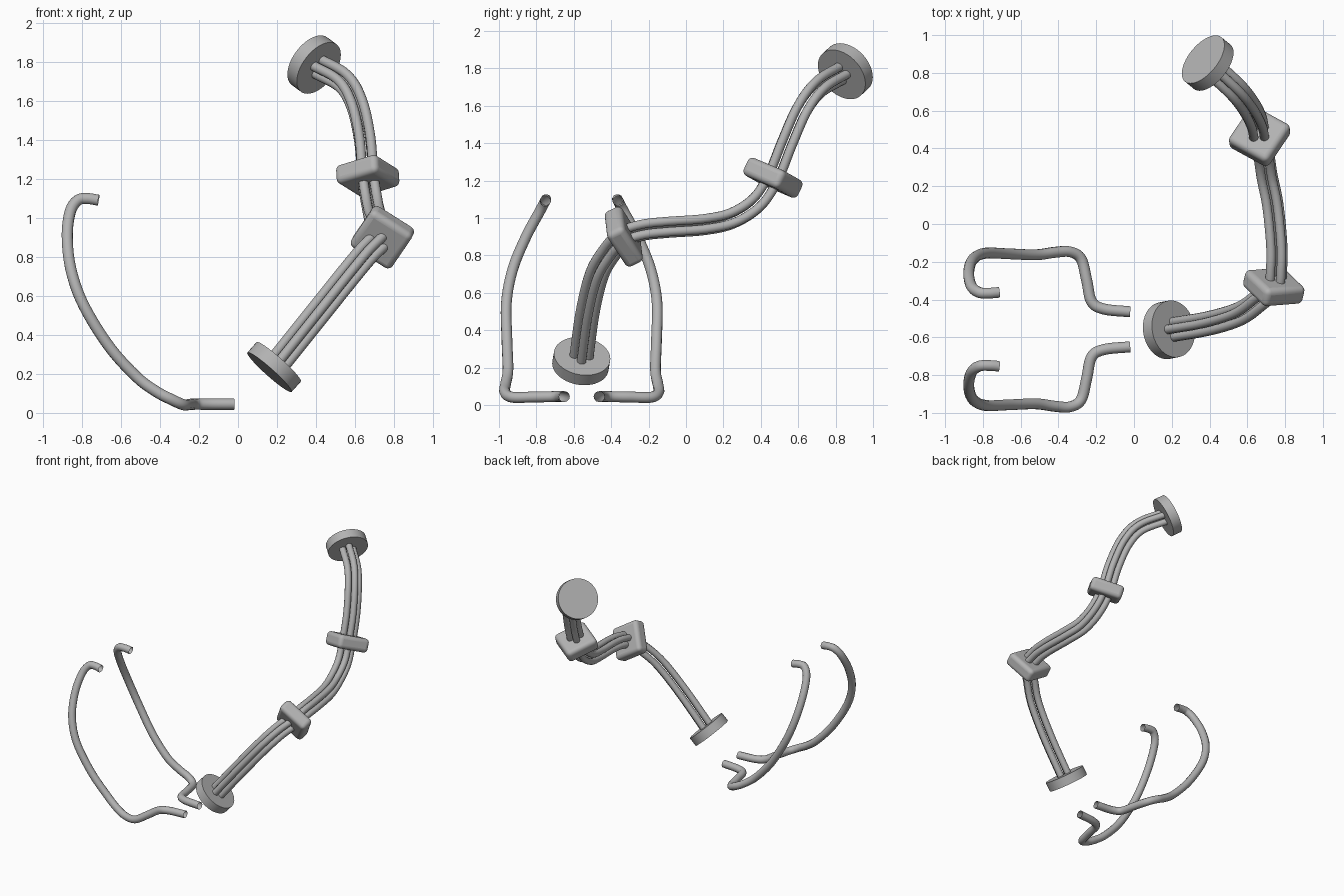
import bpy, math
from mathutils import Vector, Matrix

cube = bpy.data.objects.get("Cube")
if cube:
    bpy.data.objects.remove(cube, do_unlink=True)

grey = bpy.data.materials.new("plain_grey")
grey.use_nodes = True
grey.diffuse_color = (0.45, 0.45, 0.45, 1)
grey.node_tree.nodes["Principled BSDF"].inputs["Base Color"].default_value = grey.diffuse_color


def smooth_path(points, steps=8):
    """Catmull-Rom curve through the points."""
    p = [Vector(q) for q in points]
    p = [2 * p[0] - p[1]] + p + [2 * p[-1] - p[-2]]
    out = []
    for a, b, c, d in zip(p, p[1:], p[2:], p[3:]):
        for i in range(steps):
            t = i / steps
            out.append(0.5 * (2 * b + (c - a) * t + (2 * a - 5 * b + 4 * c - d) * t ** 2
                              + (3 * b - a - 3 * c + d) * t ** 3))
    return out + [p[-2]]


def tube(name, path, radius):
    """Round tube with open ends along a path."""
    curve = bpy.data.curves.new(name, "CURVE")
    curve.dimensions = "3D"
    curve.bevel_depth = radius
    curve.bevel_resolution = 4
    spline = curve.splines.new("POLY")
    spline.points.add(len(path) - 1)
    for point, co in zip(spline.points, path):
        point.co = (*co, 1)
    spline.use_smooth = True
    curve.materials.append(grey)
    obj = bpy.data.objects.new(name, curve)
    bpy.context.collection.objects.link(obj)


def place(name, centre, axis, side):
    """Turn the active object so its z follows axis and its x follows side."""
    obj = bpy.context.object
    obj.name = name
    z = Vector(axis).normalized()
    x = Vector(side)
    x = (x - z * x.dot(z)).normalized()
    turn = Matrix((x, z.cross(x), z)).transposed().to_4x4()
    obj.matrix_world = Matrix.Translation(centre) @ turn
    obj.data.materials.append(grey)
    return obj


def disc(name, centre, axis):
    bpy.ops.mesh.primitive_cylinder_add(vertices=48, radius=0.152, depth=0.072)
    place(name, centre, axis, (0, 1, 0))
    bpy.ops.object.shade_smooth_by_angle(angle=math.radians(40))


def clamp(name, centre, axis, side):
    bpy.ops.mesh.primitive_cube_add(size=1)
    obj = bpy.context.object
    for v in obj.data.vertices:
        v.co *= Vector((0.25, 0.25, 0.105))
    place(name, centre, axis, side)
    bevel = obj.modifiers.new("rounded", "BEVEL")
    bevel.width = 0.03
    bevel.segments = 5
    bpy.ops.object.shade_smooth_by_angle(angle=math.radians(40))


# Pair of bent rails, mirrored across their own middle plane
rail = [(-0.02, -0.465, 0.045), (-0.16, -0.45, 0.045), (-0.225, -0.41, 0.045),
        (-0.25, -0.3, 0.043), (-0.28, -0.185, 0.042), (-0.34, -0.147, 0.068),
        (-0.42, -0.15, 0.11), (-0.52, -0.163, 0.185), (-0.66, -0.158, 0.34),
        (-0.79, -0.155, 0.55), (-0.855, -0.19, 0.73), (-0.875, -0.26, 0.9),
        (-0.86, -0.33, 1.03), (-0.82, -0.362, 1.09), (-0.77, -0.366, 1.098),
        (-0.715, -0.362, 1.09)]
tube("back_rail", smooth_path(rail), 0.029)
tube("front_rail", smooth_path([(x, -1.115 - y, z) for x, y, z in rail]), 0.029)

# Cable bundle: four strands carried along one centre line
centre_line = smooth_path([
    (0.2, -0.56, 0.25), (0.4, -0.525, 0.5), (0.56, -0.475, 0.7), (0.66, -0.405, 0.82),
    (0.74, -0.33, 0.9), (0.755, -0.23, 0.935), (0.755, -0.1, 0.95), (0.735, 0.1, 0.965),
    (0.705, 0.25, 1.0), (0.685, 0.38, 1.085), (0.665, 0.465, 1.215), (0.65, 0.54, 1.4),
    (0.61, 0.62, 1.58), (0.54, 0.71, 1.7), (0.4, 0.84, 1.78)])
ahead = [(b - a).normalized() for a, b in zip(centre_line, centre_line[1:])]
ahead.append(ahead[-1])
normal = Vector((0, -1, 0))
frames = []
for t in ahead:
    normal = (normal - t * normal.dot(t)).normalized()
    frames.append((normal, t.cross(normal)))
for i in range(4):
    a = i * math.pi / 2
    strand = [c + 0.04 * (n * math.cos(a) + b * math.sin(a))
              for c, (n, b) in zip(centre_line, frames)]
    tube(f"cable_{i + 1}", strand, 0.025)

# Rounded blocks that hold the bundle
clamp("lower_clamp", (0.74, -0.333, 0.9), (0.2, 0.85, 0.42), (0.13, -0.125, 0.19))
clamp("upper_clamp", (0.665, 0.465, 1.215), (-0.05, 0.42, 0.91), (0.2, -0.11, 0.06))

# End plates
disc("lower_plate", (0.185, -0.56, 0.235), (0.66, 0.13, 0.74))
disc("upper_plate", (0.39, 0.852, 1.785), (-0.67, 0.55, 0.5))
